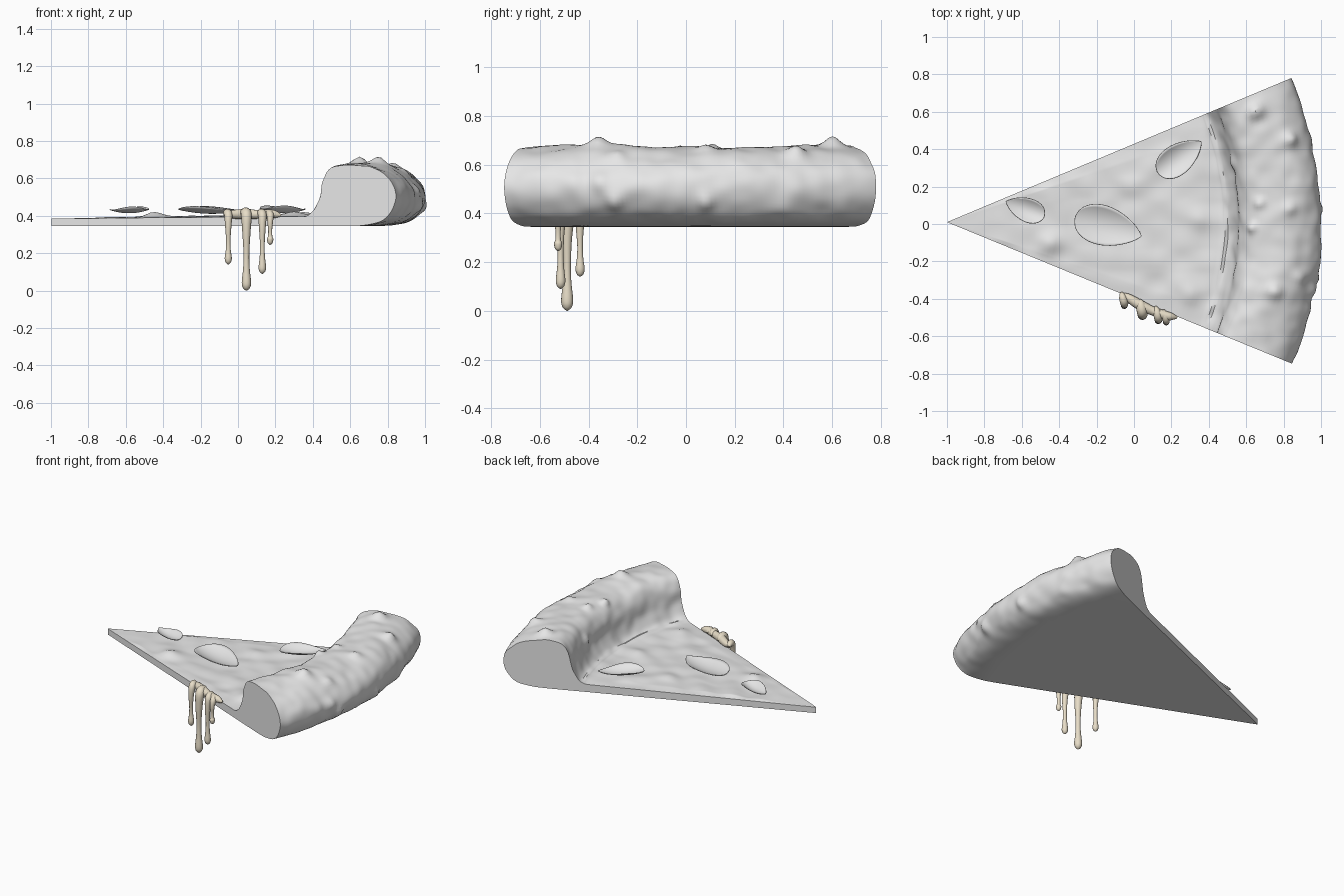
import bpy, bmesh, math
from mathutils import Vector, noise

if "Cube" in bpy.data.objects:
    bpy.data.objects.remove(bpy.data.objects["Cube"])


def material(name, rgb):
    m = bpy.data.materials.new(name)
    m.diffuse_color = (*rgb, 1)
    m.use_nodes = True
    m.node_tree.nodes["Principled BSDF"].inputs["Base Color"].default_value = m.diffuse_color
    return m


GREY = material("plain grey", (0.8, 0.8, 0.8))
CREAM = material("melted cream", (0.92, 0.83, 0.66))


def finish(name, bm, mat, angle=40):
    bmesh.ops.recalc_face_normals(bm, faces=bm.faces)
    me = bpy.data.meshes.new(name)
    bm.to_mesh(me)
    bm.free()
    ob = bpy.data.objects.new(name, me)
    bpy.context.collection.objects.link(ob)
    me.materials.append(mat)
    bpy.ops.object.select_all(action='DESELECT')
    ob.select_set(True)
    bpy.context.view_layer.objects.active = ob
    bpy.ops.object.shade_smooth_by_angle(angle=math.radians(angle))
    return ob


def spline(pts, n):
    """Catmull-Rom curve through the points."""
    out = []
    for i in range(len(pts) - 1):
        a, b, c, d = (Vector(pts[min(max(i + k, 0), len(pts) - 1)]) for k in (-1, 0, 1, 2))
        for j in range(n):
            t = j / n
            out.append(0.5 * (2 * b + (c - a) * t + (2 * a - 5 * b + 4 * c - d) * t * t
                              + (3 * b - a - 3 * c + d) * t ** 3))
    return out + [Vector(pts[-1])]


# Slice: crust and base profile (radius, height) swept about the tip
BASE = 0.345
flat = [Vector((0.004 + 1.47 * i / 60, 0.385 + 0.012 * i / 60)) for i in range(60)]
crust = spline([(1.474, 0.398), (1.52, 0.425), (1.555, 0.49), (1.572, 0.58), (1.61, 0.645),
                (1.68, 0.672), (1.80, 0.67), (1.90, 0.64), (1.97, 0.58), (1.995, 0.51),
                (1.975, 0.43), (1.92, 0.375), (1.82, 0.35), (1.70, BASE)], 5)
profile = flat + crust + [Vector((1.70 * (1 - i / 10) + 0.004 * i / 10, BASE)) for i in range(1, 11)]

# Lumps: x, y, z, radius, height
lumps = [(0.65, 0.60, 0.68, 0.06, 0.04), (0.84, 0.45, 0.66, 0.05, 0.035),
         (0.63, -0.02, 0.66, 0.04, 0.03), (0.67, 0.11, 0.68, 0.04, 0.025),
         (0.83, 0.08, 0.66, 0.05, 0.02), (0.75, -0.36, 0.67, 0.06, 0.035),
         (0.87, -0.28, 0.62, 0.05, 0.02), (0.93, -0.35, 0.52, 0.05, 0.03),
         (0.94, -0.29, 0.46, 0.05, 0.035), (0.90, -0.45, 0.52, 0.05, 0.03),
         (0.98, 0.08, 0.45, 0.05, 0.025), (0.56, 0.33, 0.55, 0.05, 0.025),
         (0.35, 0.03, 0.40, 0.09, 0.022), (0.30, -0.38, 0.40, 0.08, 0.02),
         (-0.45, -0.10, 0.39, 0.08, 0.025), (-0.02, 0.20, 0.40, 0.09, 0.015)]

STEPS = 90
LOW, HIGH = math.radians(-22.3), math.radians(22.7)
bm = bmesh.new()
rings = []
count = len(profile)
for s in range(STEPS + 1):
    a = LOW + (HIGH - LOW) * s / STEPS
    edge = min(1, min(s, STEPS - s) / 8)
    ring = []
    for i, p in enumerate(profile):
        r, z = p
        pos = Vector((-1 + r * math.cos(a), 0.01 + r * math.sin(a), z))
        tan = (profile[(i + 1) % count] - profile[i - 1]).normalized()
        nrm = Vector((-tan.y, tan.x))
        is_top = 0 < i < len(flat) + len(crust) - 5
        if is_top:
            fade = min(1, r / 0.5)
            d = sum(h * math.exp(-((pos - Vector((x, y, k))).length / (w * 0.7)) ** 2)
                    for x, y, k, w, h in lumps)
            if r < 1.5:
                d += (0.006 + 0.012 * noise.noise(pos * 8)) * fade * edge
            else:
                d += 0.014 * noise.noise(pos * 5) + 0.007 * noise.noise(pos * 13)
            bulge = min(1, max(0, (z - BASE) / 0.06))
            q = p + nrm * d * (bulge if i > 75 else 1)
            r, z = q.x, max(q.y, BASE)
        ring.append(bm.verts.new((-1 + r * math.cos(a), 0.01 + r * math.sin(a), z)))
    rings.append(ring)
for A, B in zip(rings, rings[1:]):
    for i in range(count):
        j = (i + 1) % count
        bm.faces.new((A[i], A[j], B[j], B[i]))
bm.faces.new(rings[0])
bm.faces.new(rings[-1][::-1])
finish("pizza_slice", bm, GREY)


# Cupped leaves lying on the topping
def leaf(name, tip, end, half, z0, lift):
    bm = bmesh.new()
    tip, end = Vector(tip), Vector(end)
    along = end - tip
    side = Vector((-along.y, along.x)).normalized()
    rows, cols = 28, 12
    grid = []
    for i in range(rows + 1):
        t = 0.5 - 0.5 * math.cos(math.pi * (0.01 + 0.98 * i / rows))
        w = half * t ** 0.8 * (1 - t) ** 0.5 / 0.42
        row = []
        for j in range(cols + 1):
            s = 2 * j / cols - 1
            p = tip + along * t + side * w * s
            z = z0 + lift * (w * s / half) ** 2 + lift * 0.6 * (2 * t - 1) ** 2
            row.append(bm.verts.new((p.x, p.y, z)))
        grid.append(row)
    for A, B in zip(grid, grid[1:]):
        for j in range(cols):
            bm.faces.new((A[j], A[j + 1], B[j + 1], B[j]))
    ob = finish(name, bm, GREY)
    mod = ob.modifiers.new("thickness", 'SOLIDIFY')
    mod.thickness = 0.004


leaf("leaf_small", (-0.685, 0.12), (-0.48, 0.04), 0.062, 0.418, 0.03)
leaf("leaf_large", (0.04, -0.065), (-0.315, 0.035), 0.105, 0.415, 0.035)
leaf("leaf_back", (0.36, 0.44), (0.13, 0.27), 0.08, 0.418, 0.035)


# Melted drips: round tubes with varying radius
def tube(name, stations, sides=14):
    path = spline(stations, 6)
    bm = bmesh.new()
    loops = []
    for i, p in enumerate(path):
        c = Vector(p[:3])
        d = (Vector(path[min(i + 1, len(path) - 1)][:3]) - Vector(path[max(i - 1, 0)][:3])).normalized()
        u = Vector((0.92, -0.39, 0))
        u = (u - d * u.dot(d)).normalized() if abs(d.dot(u)) < 0.9 else d.cross(Vector((0, 0, 1))).normalized()
        v = d.cross(u)
        loops.append([bm.verts.new(c + p[3] * (u * math.cos(k * math.tau / sides)
                                               + v * math.sin(k * math.tau / sides)))
                      for k in range(sides)])
    for A, B in zip(loops, loops[1:]):
        for k in range(sides):
            m = (k + 1) % sides
            bm.faces.new((A[k], A[m], B[m], B[k]))
    bm.faces.new(loops[0])
    bm.faces.new(loops[-1])
    finish(name, bm, CREAM, 60)


def drip(name, x, y, bottom, w):
    ey = -0.415 * (x + 1)
    h = 0.40 - bottom
    tube(name, [(x - 0.015, ey + 0.025, 0.405, w * 0.5), (x - 0.008, ey, 0.416, w * 1.05),
                (x, y + 0.012, 0.405, w * 1.15), (x, y, 0.40 - h * 0.2, w * 0.9),
                (x, y, 0.40 - h * 0.5, w * 0.62), (x, y, 0.40 - h * 0.7, w * 0.7),
                (x, y, bottom + w * 1.8, w), (x, y, bottom + w * 0.6, w * 0.75),
                (x, y, bottom, w * 0.1)])


drip("drip_left", -0.052, -0.435, 0.14, 0.019)
drip("drip_long", 0.045, -0.488, 0.0, 0.025)
drip("drip_middle", 0.13, -0.515, 0.09, 0.020)
drip("drip_short", 0.172, -0.525, 0.245, 0.017)
# Melted ridge joining the drips along the cut edge
tube("drip_ridge", [(-0.065, -0.375, 0.41, 0.008), (-0.03, -0.395, 0.408, 0.022),
                    (0.04, -0.438, 0.41, 0.028), (0.10, -0.465, 0.408, 0.024),
                    (0.17, -0.49, 0.41, 0.024), (0.20, -0.495, 0.408, 0.02),
                    (0.23, -0.50, 0.402, 0.006)])
